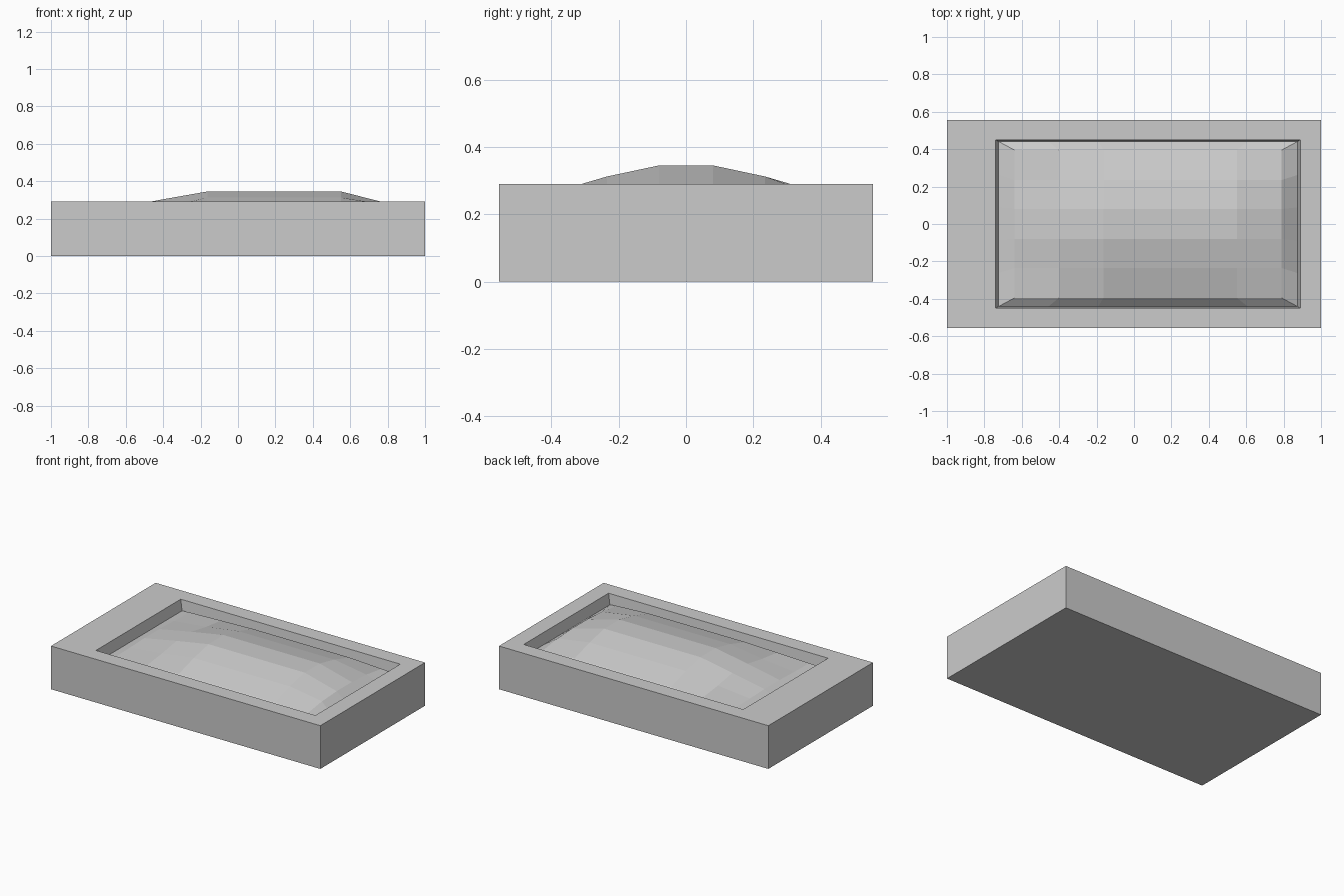
import bpy, bmesh

if "Cube" in bpy.data.objects:
    bpy.data.objects.remove(bpy.data.objects["Cube"])

CX = 0.075  # centre of the recess along x


def make_object(name, bm):
    bmesh.ops.recalc_face_normals(bm, faces=bm.faces)
    mesh = bpy.data.meshes.new(name)
    bm.to_mesh(mesh)
    bm.free()
    obj = bpy.data.objects.new(name, mesh)
    bpy.context.collection.objects.link(obj)
    return obj


# Tray frame: stacked rectangular loops (centre x, half x, half y, z)
bm = bmesh.new()
sections = [(0, 1, 0.555, 0), (0, 1, 0.555, 0.29),
            (CX, 0.815, 0.45, 0.29), (CX, 0.799, 0.441, 0.22)]
loops = []
for cx, hx, hy, z in sections:
    loops.append([bm.verts.new((cx + sx * hx, sy * hy, z))
                  for sx, sy in ((-1, -1), (1, -1), (1, 1), (-1, 1))])
bm.faces.new(loops[0][::-1])
for a, b in zip(loops, loops[1:]):
    for i in range(4):
        j = (i + 1) % 4
        bm.faces.new((a[i], a[j], b[j], b[i]))
make_object("tray_frame", bm)

# Domed cushion: 6 x 5 grid of heights, mirrored in y
rows = [
    (0.395, [0.25, 0.258, 0.265, 0.265, 0.265, 0.265, 0.253]),
    (0.235, [0.253, 0.277, 0.312, 0.312, 0.312, 0.312, 0.275]),
    (0.08, [0.258, 0.303, 0.345, 0.345, 0.345, 0.345, 0.284]),
]
profile = [(-y, h) for y, h in rows] + rows[::-1]
bm = bmesh.new()
grid = [[bm.verts.new((CX - 0.714 + 0.238 * i, y, z)) for i, z in enumerate(h)]
        for y, h in profile]
for r, s in zip(grid, grid[1:]):
    for i in range(6):
        bm.faces.new((r[i], r[i + 1], s[i + 1], s[i]))

# Sloping border of the cushion down to the foot of the recess wall
border = [e for e in bm.edges if e.is_boundary]
out = bmesh.ops.extrude_edge_only(bm, edges=border)["geom"]
for v in out:
    if isinstance(v, bmesh.types.BMVert):
        v.co = (CX + (v.co.x - CX) * 0.799 / 0.714, v.co.y * 0.441 / 0.395, 0.22)
make_object("cushion", bm)
